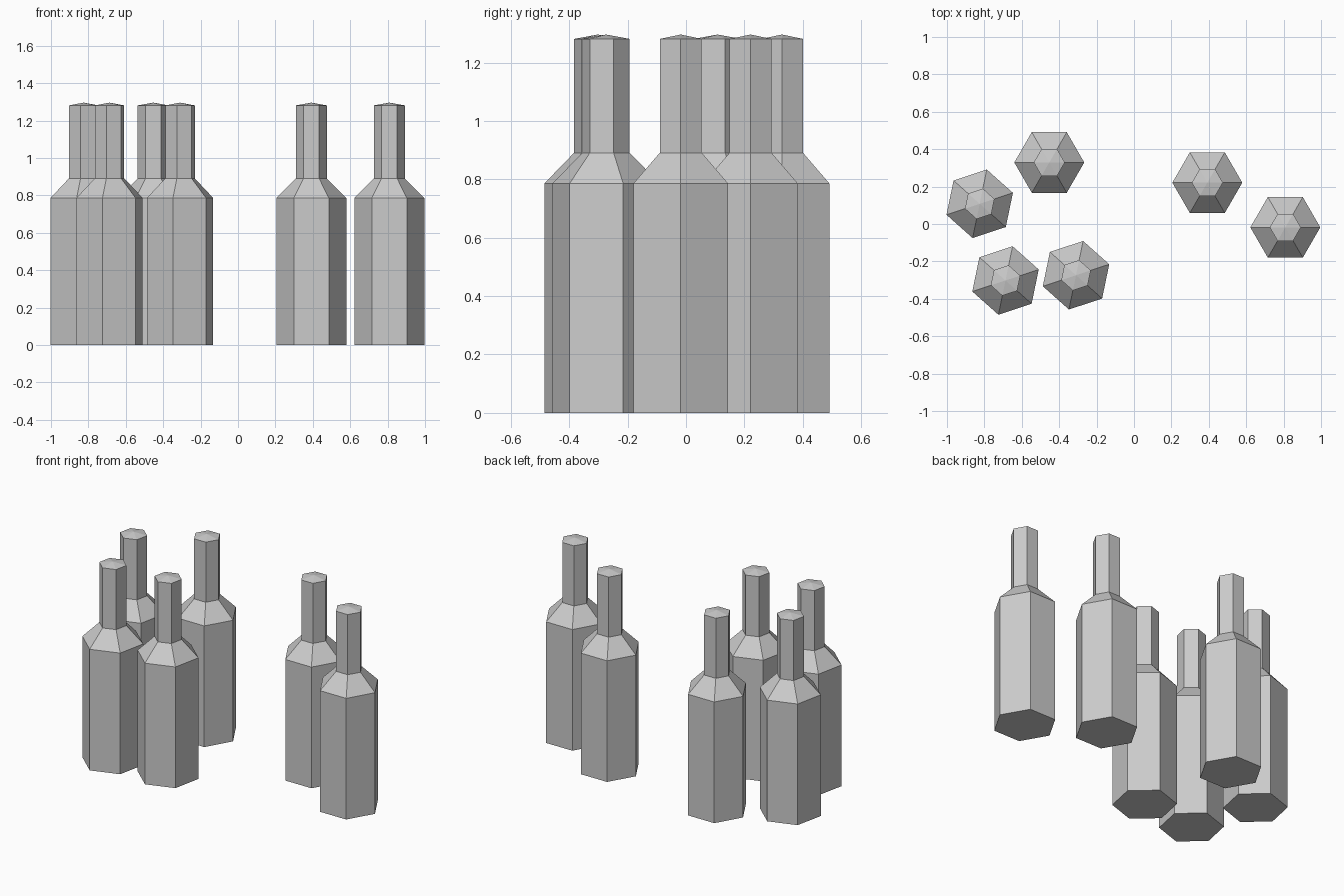
import bpy
import bmesh
from math import cos, sin, pi, radians

if "Cube" in bpy.data.objects:
    bpy.data.objects.remove(bpy.data.objects["Cube"])

# Bottle profile: (radius, height) of each six-sided ring
PROFILE = [(0.187, 0.0), (0.187, 0.786), (0.083, 0.891), (0.083, 1.281)]
CAP_HEIGHT = 1.296
SIDES = 6

# Bottle placements: x, y, turn in degrees
BOTTLES = [
    (0.809, -0.018, 0),
    (0.392, 0.221, 0),
    (-0.453, 0.329, 0),
    (-0.825, 0.108, 18.3),
    (-0.687, -0.302, 18.3),
    (-0.310, -0.274, 18.3),
]


def bottle_mesh():
    bm = bmesh.new()
    rings = [[bm.verts.new((r * cos(2 * pi * i / SIDES), r * sin(2 * pi * i / SIDES), z))
              for i in range(SIDES)] for r, z in PROFILE]
    # body, shoulder and neck walls
    for low, high in zip(rings, rings[1:]):
        for i in range(SIDES):
            j = (i + 1) % SIDES
            bm.faces.new((low[i], low[j], high[j], high[i]))
    # flat base and slightly peaked cap
    bm.faces.new(rings[0][::-1])
    tip = bm.verts.new((0, 0, CAP_HEIGHT))
    for i in range(SIDES):
        bm.faces.new((rings[-1][i], rings[-1][(i + 1) % SIDES], tip))
    mesh = bpy.data.meshes.new("bottle")
    bm.to_mesh(mesh)
    bm.free()
    return mesh


# Six bottles sharing one mesh
mesh = bottle_mesh()
for n, (x, y, turn) in enumerate(BOTTLES, 1):
    bottle = bpy.data.objects.new(f"bottle_{n}", mesh)
    bottle.location = (x, y, 0)
    bottle.rotation_euler.z = radians(turn)
    bpy.context.collection.objects.link(bottle)
